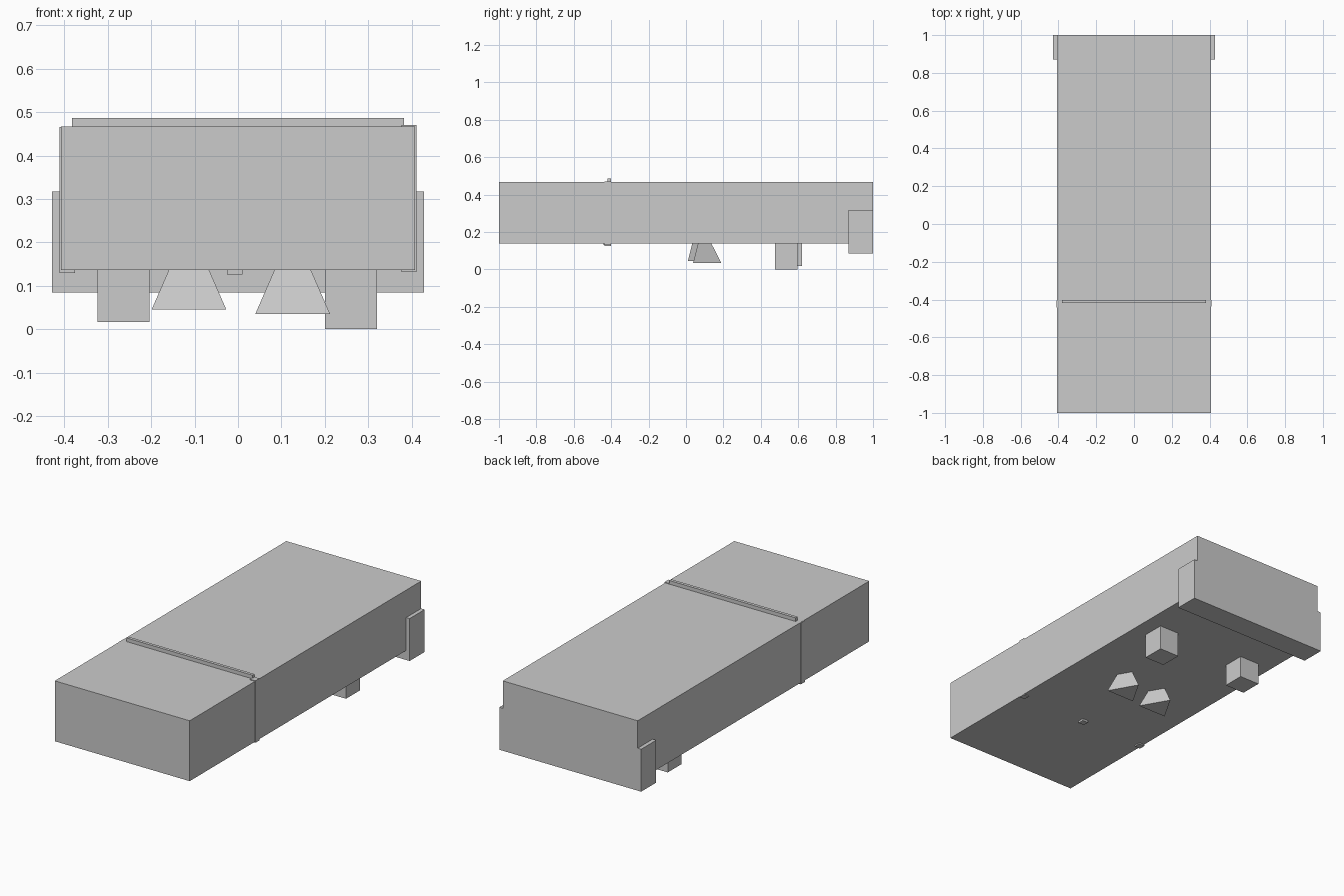
import bpy

if "Cube" in bpy.data.objects:
    bpy.data.objects.remove(bpy.data.objects["Cube"])


def box(name, x, y, z):
    """Axis-aligned box from (min, max) ranges."""
    bpy.ops.mesh.primitive_cube_add(size=1, location=[sum(r) / 2 for r in (x, y, z)])
    ob = bpy.context.object
    ob.name = name
    ob.scale = [r[1] - r[0] for r in (x, y, z)]
    bpy.ops.object.transform_apply(location=False, rotation=False, scale=True)
    return ob


def cone(name, x, y, z_base, radius=0.0995, height=0.198):
    """Three-sided cone, wide end down, tip buried in the body."""
    bpy.ops.mesh.primitive_cone_add(vertices=3, radius1=radius, radius2=0,
                                    depth=height, location=(x, y, z_base + height / 2))
    bpy.context.object.name = name


# Main slab and the wider block wrapped round its rear end
box("body", (-0.408, 0.408), (-1, 1), (0.137, 0.467))
box("rear_block", (-0.429, 0.429), (0.87, 1), (0.085, 0.317))

# Raised bar across the top
box("top_bar", (-0.382, 0.382), (-0.419, -0.402), (0.43, 0.487))

# Upright posts that just break through the sides and underside
box("left_post", (-0.411, -0.376), (-0.441, -0.405), (0.13, 0.466))
box("right_post", (0.377, 0.411), (-0.436, -0.402), (0.132, 0.471))
box("middle_post", (-0.025, 0.01), (-0.436, -0.402), (0.126, 0.46))

# Square feet
box("left_foot", (-0.324, -0.204), (0.50, 0.62), (0.017, 0.15))
box("right_foot", (0.20, 0.32), (0.476, 0.596), (0.0, 0.15))

# Three-sided nozzles under the body
cone("left_nozzle", -0.113, 0.06, 0.045)
cone("right_nozzle", 0.126, 0.088, 0.035)
